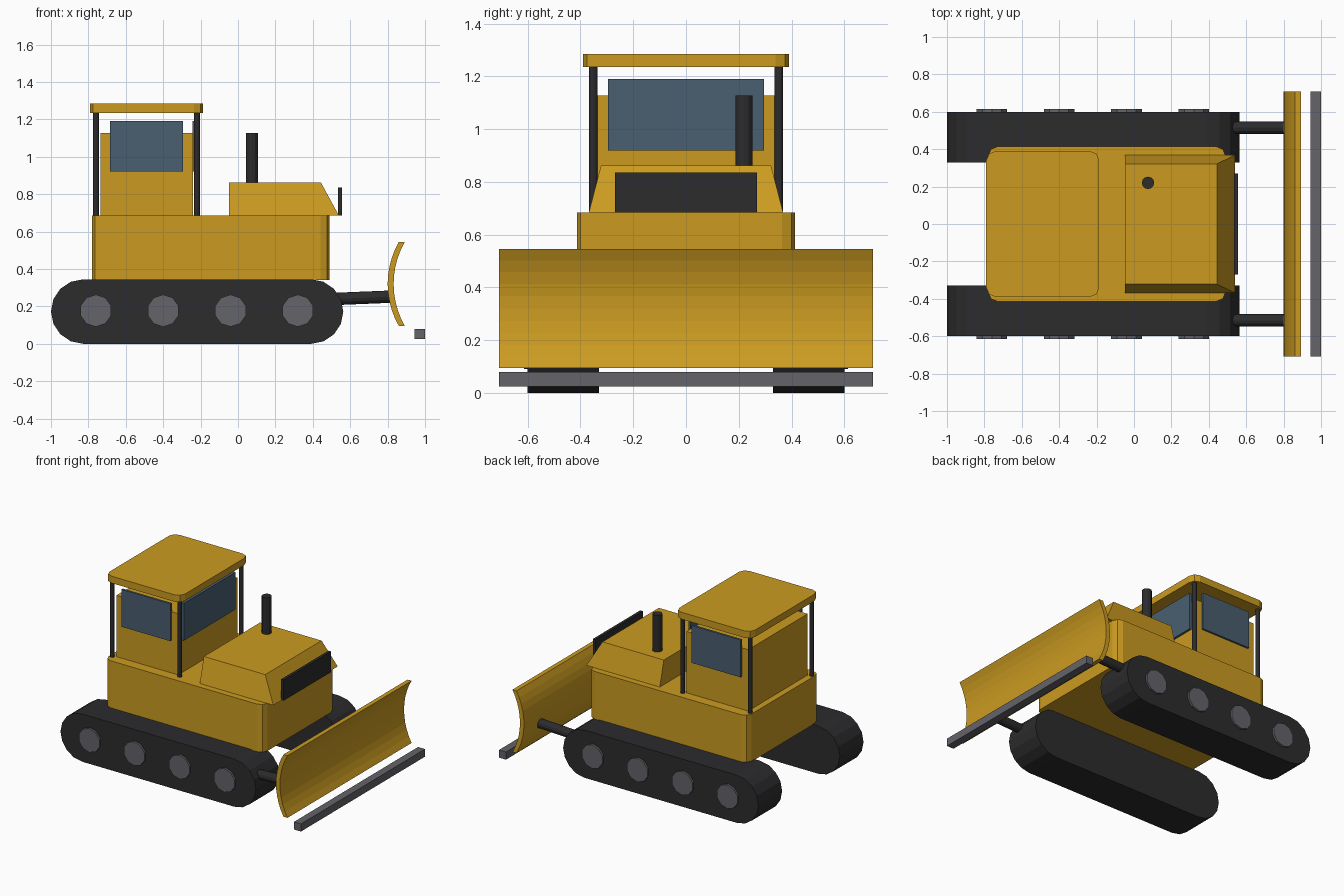
import bpy, bmesh, math
from mathutils import Vector

if "Cube" in bpy.data.objects:
    bpy.data.objects.remove(bpy.data.objects["Cube"])


def material(name, rgb):
    m = bpy.data.materials.new(name)
    m.diffuse_color = (*rgb, 1)
    m.use_nodes = True
    m.node_tree.nodes["Principled BSDF"].inputs["Base Color"].default_value = m.diffuse_color
    return m


YELLOW = material("yellow_paint", (0.60, 0.33, 0.015))
DARK = material("dark_rubber", (0.025, 0.025, 0.027))
STEEL = material("steel", (0.126, 0.126, 0.143))
GLASS = material("glass", (0.068, 0.113, 0.163))


def finish(name, bm, mat):
    bmesh.ops.recalc_face_normals(bm, faces=bm.faces)
    me = bpy.data.meshes.new(name)
    bm.to_mesh(me)
    bm.free()
    ob = bpy.data.objects.new(name, me)
    bpy.context.collection.objects.link(ob)
    me.materials.append(mat)
    return ob


def box(name, xs, ys, zs, mat, corner=0, top=None):
    """Box from ranges; corner rounds the upright edges, top = (xs, ys) of a tapered top."""
    bm = bmesh.new()
    bmesh.ops.create_cube(bm, size=1)
    for v in bm.verts:
        i, j, k = (int(c > 0) for c in v.co)
        tx, ty = top if top and k else (xs, ys)
        v.co = (tx[i], ty[j], zs[k])
    if corner:
        upright = [e for e in bm.edges if abs(e.verts[0].co.z - e.verts[1].co.z) > 1e-4]
        bmesh.ops.bevel(bm, geom=upright, offset=corner, segments=2, profile=0.5, affect='EDGES')
    return finish(name, bm, mat)


def rod(name, a, b, r, mat, sides=12):
    a, b = Vector(a), Vector(b)
    bm = bmesh.new()
    bmesh.ops.create_cone(bm, cap_ends=True, segments=sides, radius1=r, radius2=r, depth=(b - a).length)
    bm.transform((b - a).to_track_quat('Z', 'Y').to_matrix().to_4x4())
    bmesh.ops.translate(bm, verts=bm.verts, vec=(a + b) / 2)
    return finish(name, bm, mat)


def extrude_y(name, profile, y0, y1, mat):
    bm = bmesh.new()
    face = bm.faces.new([bm.verts.new((x, y0, z)) for x, z in profile])
    out = bmesh.ops.extrude_face_region(bm, geom=[face])
    for v in out["geom"]:
        if isinstance(v, bmesh.types.BMVert):
            v.co.y = y1
    return finish(name, bm, mat)


# Track outline: two half circles
R = 0.1725
track = []
for cx, start in ((0.563 - R, -90), (-1 + R, 90)):
    for i in range(9):
        a = math.radians(start + i * 22.5)
        track.append((cx + R * math.cos(a), R + R * math.sin(a)))

# Tracks, wheels, push arms, both sides
for s, side in ((-1, "right"), (1, "left")):
    extrude_y(f"track_{side}", track, s * 0.33, s * 0.60, DARK)
    for i in range(4):
        x = -0.76 + 0.36 * i
        rod(f"wheel_{side}_{i + 1}", (x, s * 0.56, 0.177), (x, s * 0.615, 0.177), 0.086, STEEL, sides=10)
    rod(f"push_arm_{side}", (0.40, s * 0.515, 0.235), (0.815, s * 0.515, 0.252), 0.033, DARK)
    # Side windows and roof posts
    box(f"window_{side}", (-0.685, -0.293), sorted((s * 0.338, s * 0.354)), (0.92, 1.19), GLASS)
    for x, end in ((-0.76, "rear"), (-0.22, "front")):
        rod(f"roof_post_{end}_{side}", (x, s * 0.352, 0.68), (x, s * 0.352, 1.24), 0.016, DARK)

# Body and hood
box("body", (-0.78, 0.49), (-0.414, 0.414), (0.34, 0.685), YELLOW, corner=0.05)
box("hood", (-0.048, 0.54), (-0.368, 0.368), (0.685, 0.863), YELLOW,
    top=((-0.048, 0.443), (-0.322, 0.322)))
box("grille", (0.535, 0.555), (-0.27, 0.27), (0.685, 0.835), DARK)
rod("exhaust", (0.075, 0.22, 0.85), (0.075, 0.22, 1.128), 0.033, DARK)

# Cab
box("cab", (-0.735, -0.241), (-0.34, 0.34), (0.685, 1.128), YELLOW)
box("windshield", (-0.243, -0.225), (-0.295, 0.295), (0.92, 1.19), GLASS)
box("roof", (-0.79, -0.186), (-0.39, 0.39), (1.235, 1.285), YELLOW, corner=0.05)

# Curved blade: arc offset sideways
arc_r, half = 0.45, 0.225
span = math.asin(half / arc_r)
arc = []
for i in range(11):
    a = -span + 2 * span * i / 10
    arc.append((0.80 + arc_r * (1 - math.cos(a)), 0.32 + arc_r * math.sin(a)))
blade = arc + [(x + 0.032, z) for x, z in reversed(arc)]
extrude_y("blade", blade, -0.709, 0.709, YELLOW)
box("cutting_edge", (0.944, 1.0), (-0.709, 0.709), (0.025, 0.08), STEEL)
